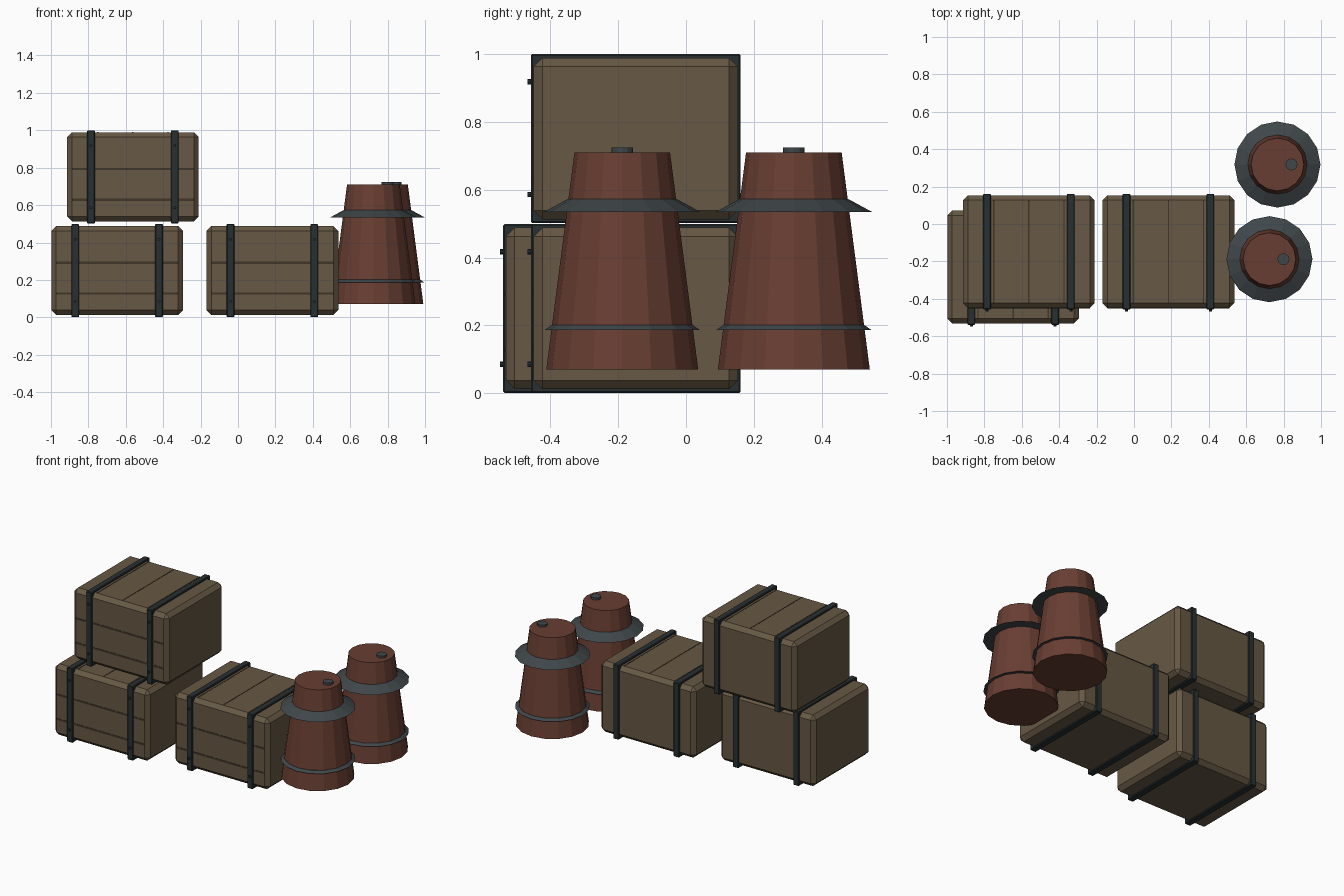
import bpy, math
from mathutils import Vector

if "Cube" in bpy.data.objects:
    bpy.data.objects.remove(bpy.data.objects["Cube"])


def material(name, rgb):
    m = bpy.data.materials.new(name)
    m.diffuse_color = (*rgb, 1)
    m.use_nodes = True
    m.node_tree.nodes["Principled BSDF"].inputs["Base Color"].default_value = m.diffuse_color
    return m


WOOD = material("wood", (0.135, 0.098, 0.058))
SEAM = material("seam", (0.05, 0.036, 0.022))
IRON = material("iron", (0.022, 0.03, 0.032))
RUST = material("rust_red", (0.14, 0.048, 0.032))
STEEL = material("steel", (0.05, 0.062, 0.068))


def finish(name, mat, bevel):
    o = bpy.context.object
    o.name = name
    o.data.materials.append(mat)
    if bevel:
        b = o.modifiers.new("chamfer", 'BEVEL')
        b.width, b.segments = bevel, 1
    return o


def box(name, centre, size, mat, bevel=0):
    bpy.ops.mesh.primitive_cube_add(size=1, location=centre)
    bpy.context.object.scale = size
    bpy.ops.object.transform_apply(location=False, rotation=False, scale=True)
    return finish(name, mat, bevel)


def cone(name, centre, r1, r2, z0, z1, mat, sides=16, rot=(0, 0, 0)):
    bpy.ops.mesh.primitive_cone_add(vertices=sides, radius1=r1, radius2=r2, depth=z1 - z0,
                                    location=centre + Vector((0, 0, (z0 + z1) / 2)), rotation=rot)
    return finish(name, mat, 0)


def crate(name, x, y, z):
    c = Vector((x, y, z + 0.25))
    box(name + "_body", c, (0.704, 0.602, 0.476), WOOD, 0.026)
    # plank seams on the front and the lid
    for dz in (0.042, -0.122):
        box(name + "_front_seam", c + Vector((0, -0.3, dz)), (0.652, 0.005, 0.012), SEAM)
    for dx in (-0.188, 0, 0.188):
        box(name + "_lid_seam", c + Vector((dx, 0, 0.237)), (0.007, 0.55, 0.005), SEAM)
    # iron straps with rivets on the front
    for dx in (-0.224, 0.224):
        box(name + "_strap", c + Vector((dx, 0, 0)), (0.042, 0.618, 0.498), IRON, 0.004)
        for dz in (-0.165, 0.167):
            cone(name + "_rivet", c + Vector((dx, -0.312, dz)), 0.008, 0.008, -0.007, 0.007,
                 IRON, 8, (math.pi / 2, 0, 0))


def barrel(name, x, y):
    c = Vector((x, y, 0))
    cone(name + "_body", c, 0.224, 0.141, 0.07, 0.71, RUST)
    # flared collar and lower hoop
    cone(name + "_collar", c, 0.23, 0.16, 0.535, 0.573, STEEL)
    cone(name + "_hoop", c, 0.228, 0.208, 0.187, 0.201, STEEL)
    # bung on the lid
    cone(name + "_bung", c + Vector((0.075, 0, 0)), 0.032, 0.032, 0.7, 0.724, STEEL, 12)


crate("lower_left_crate", -0.646, -0.23, 0)
crate("upper_crate", -0.562, -0.148, 0.501)
crate("lower_right_crate", 0.184, -0.148, 0)
barrel("front_barrel", 0.724, -0.188)
barrel("back_barrel", 0.767, 0.318)
